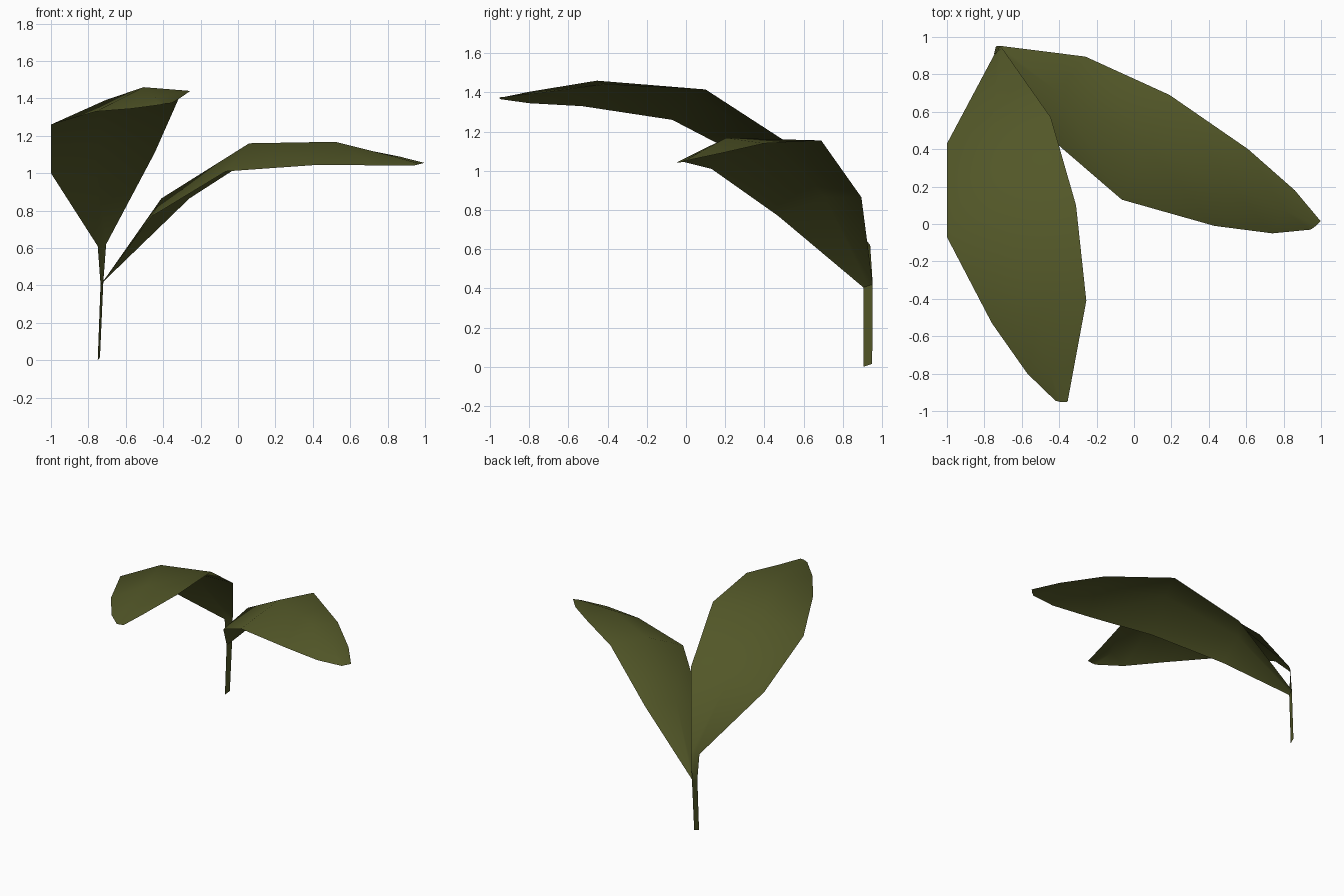
import bpy
from mathutils import Vector

green = bpy.data.materials.new("olive leaf green")
green.diffuse_color = (0.085, 0.095, 0.021, 1)


def ribbon(name, *rails):
    """Skin a sheet across rails that have equally many points."""
    n = len(rails[0])
    verts = [p for rail in rails for p in rail]
    faces = [(j * n + i, (j + 1) * n + i, (j + 1) * n + i + 1, j * n + i + 1)
             for j in range(len(rails) - 1) for i in range(n - 1)]
    mesh = bpy.data.meshes.new(name)
    mesh.from_pydata(verts, [], faces)
    mesh.materials.append(green)
    mesh.polygons.foreach_set("use_smooth", [True] * len(faces))
    mesh.update()
    obj = bpy.data.objects.new(name, mesh)
    bpy.context.collection.objects.link(obj)
    return obj


# top of the stem, where both leaves fork
fork_front = Vector((-0.735, 0.905, 0.405))
fork_back = Vector((-0.72, 0.953, 0.42))
fork_mid = (fork_front + fork_back) / 2

# flat stem strip
ribbon("stem",
       [(-0.738, 0.95, 0.015), fork_back],
       [(-0.75, 0.905, 0.0), fork_front])

# taller leaf, arching to the front: right edge, midrib, left edge
ribbon("front_leaf",
       [fork_back, (-0.705, 0.94, 0.62), (-0.445, 0.57, 1.11), (-0.31, 0.10, 1.415),
        (-0.255, -0.41, 1.44), (-0.32, -0.76, 1.395), (-0.355, -0.95, 1.375)],
       [fork_mid, (-0.728, 0.925, 0.615), (-0.76, 0.54, 1.09), (-0.71, 0.03, 1.39),
        (-0.505, -0.455, 1.46), (-0.445, -0.79, 1.405), (-0.387, -0.953, 1.372)],
       [fork_front, (-0.75, 0.90, 0.61), (-1.0, 0.43, 1.0), (-1.0, -0.07, 1.26),
        (-0.76, -0.53, 1.33), (-0.57, -0.80, 1.345), (-0.42, -0.945, 1.365)])

# lower leaf, arching to the right: back edge, midrib, front edge
ribbon("side_leaf",
       [fork_back, (-0.26, 0.895, 0.865), (0.19, 0.69, 1.155), (0.61, 0.40, 1.14),
        (0.86, 0.18, 1.09), (0.998, 0.015, 1.055)],
       [fork_mid, (-0.41, 0.71, 0.865), (0.06, 0.43, 1.16), (0.52, 0.205, 1.168),
        (0.80, 0.075, 1.098), (0.975, -0.008, 1.05)],
       [fork_front, (-0.46, 0.47, 0.77), (-0.065, 0.13, 1.01), (0.43, -0.01, 1.045),
        (0.74, -0.05, 1.042), (0.945, -0.03, 1.042)])
